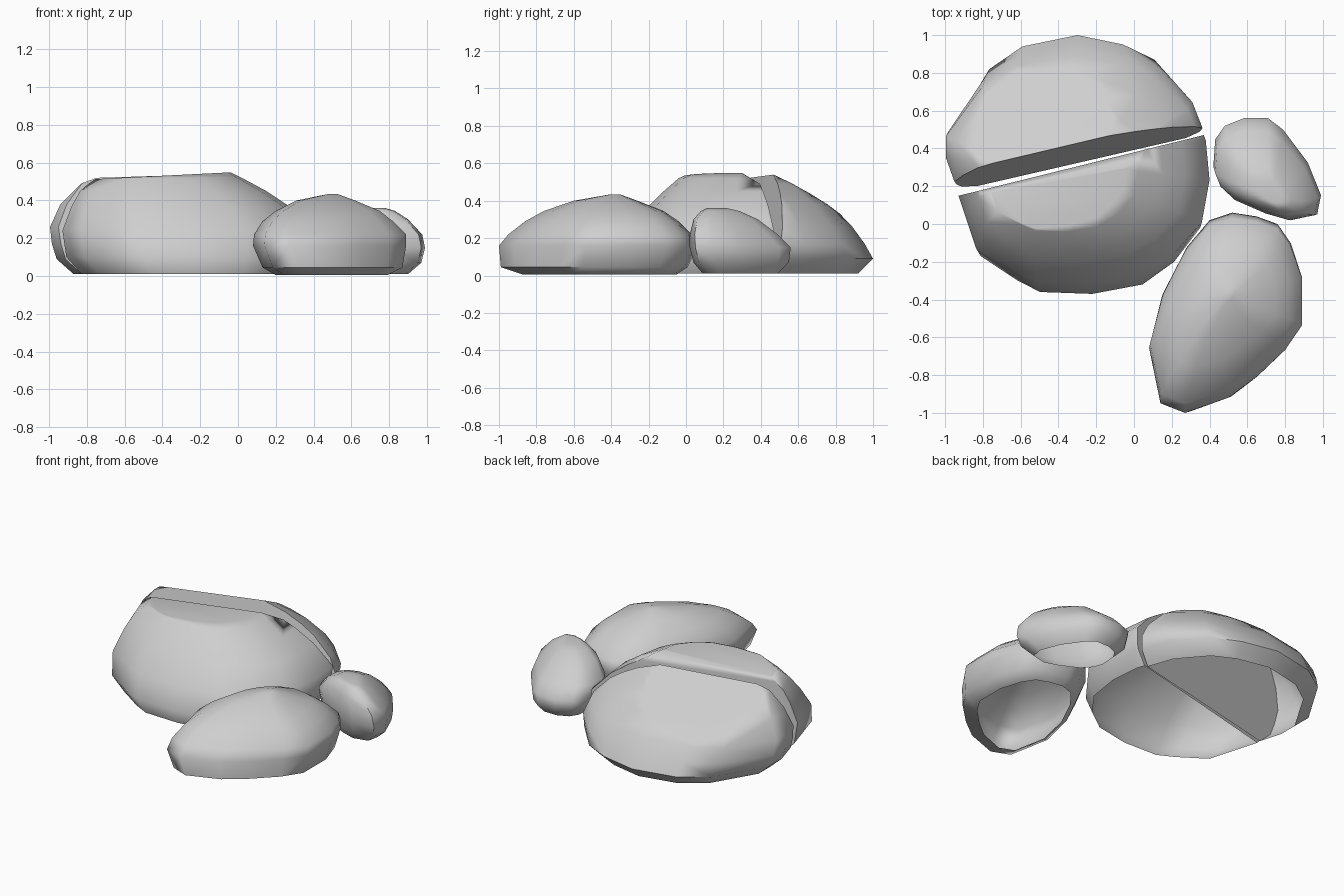
import bpy, bmesh, math
from mathutils import Vector

if "Cube" in bpy.data.objects:
    bpy.data.objects.remove(bpy.data.objects["Cube"])

stone = bpy.data.materials.new("grey_stone")
stone.use_nodes = True
GREY = (0.62, 0.62, 0.62, 1)
stone.diffuse_color = GREY
stone.node_tree.nodes["Principled BSDF"].inputs["Base Color"].default_value = GREY


def loft(outline, levels):
    """Stack copies of a plan outline, each fitted to a box (z, x0, x1, y0, y1)."""
    bm = bmesh.new()
    xs, ys = zip(*outline)
    fit = lambda v, src, lo, hi: lo + (v - min(src)) / (max(src) - min(src)) * (hi - lo)
    rings = [[bm.verts.new((fit(x, xs, x0, x1), fit(y, ys, y0, y1), z)) for x, y in outline]
             for z, x0, x1, y0, y1 in levels]
    n = len(outline)
    for low, high in zip(rings, rings[1:]):
        for i in range(n):
            j = (i + 1) % n
            bm.faces.new((low[i], low[j], high[j], high[i]))
    bm.faces.new(rings[-1])
    return bm


def cut(bm, point, normal):
    """Slice off everything on the normal's side and cap the slice."""
    normal = Vector(normal).normalized()
    geom = bm.verts[:] + bm.edges[:] + bm.faces[:]
    res = bmesh.ops.bisect_plane(bm, geom=geom, dist=1e-5, plane_co=point,
                                 plane_no=normal, clear_outer=True)
    rim = [v for v in res["geom_cut"] if isinstance(v, bmesh.types.BMVert)]
    if len(rim) < 3:
        return
    centre = sum((v.co for v in rim), Vector()) / len(rim)
    u = normal.orthogonal().normalized()
    w = normal.cross(u)
    rim.sort(key=lambda v: math.atan2((v.co - centre).dot(w), (v.co - centre).dot(u)))
    bm.faces.new(rim)


def finish(name, bm):
    bmesh.ops.recalc_face_normals(bm, faces=bm.faces[:])
    mesh = bpy.data.meshes.new(name)
    bm.to_mesh(mesh)
    bm.free()
    mesh.materials.append(stone)
    obj = bpy.data.objects.new(name, mesh)
    bpy.context.collection.objects.link(obj)
    bpy.ops.object.select_all(action="DESELECT")
    obj.select_set(True)
    bpy.context.view_layer.objects.active = obj
    bpy.ops.object.shade_smooth_by_angle(angle=math.radians(58))
    # Keep the broad facets flat
    obj.modifiers.new("facet_normals", "WEIGHTED_NORMAL").keep_sharp = True


# Split boulder: both halves share one plan outline
boulder = [(-.98, .36), (-.98, .5), (-.78, .82), (-.6, .94), (-.3, 1), (-.05, .95),
           (.12, .87), (.3, .67), (.38, .45), (.4, .22), (.36, -.02), (.22, -.2),
           (.05, -.32), (-.22, -.37), (-.5, -.36), (-.62, -.3), (-.82, -.17), (-.88, .03)]

# Front half: tilted flat top, upright crack wall with a worn upper edge
front = loft(boulder, [
    (.01, -.87, .33, -.34, .9), (.1, -.97, .39, -.37, 1), (.24, -1, .4, -.31, .95),
    (.37, -.95, .27, -.2, .85), (.45, -.9, .15, -.12, .77), (.52, -.81, .02, -.04, .7),
    (.56, -.7, -.06, .05, .64)])
cut(front, (-.72, .13, .515), (-.05, 0, 1))
cut(front, (-.28, .31, 0), (-.24, .97, 0))
cut(front, (-.05, .3, .545), (-.24, .97, 1.2))
finish("boulder_front_half", front)

# Back half: sloping facet on top, leaning crack wall
back = loft(boulder, [
    (.01, -.87, .3, -.3, .92), (.09, -.96, .38, -.37, 1), (.17, -.985, .41, -.33, .955),
    (.26, -.995, .38, -.27, .89), (.38, -.94, .27, -.15, .775), (.49, -.83, .12, -.05, .62),
    (.53, -.72, .02, 0, .54), (.55, -.55, -.06, .1, .5)])
cut(back, (-.3, .83, .333), (-.15, .5, 1))
cut(back, (0, .39, 0), (.23, -1, .2))
finish("boulder_back_half", back)

# Long rock in front
finish("long_rock", loft(
    [(.08, -.65), (.14, -.94), (.27, -.99), (.5, -.91), (.65, -.8), (.8, -.66), (.89, -.53),
     (.89, -.28), (.83, -.1), (.76, 0), (.65, .04), (.52, .06), (.4, .02), (.28, -.12),
     (.15, -.37)],
    [(.005, .2, .79, -.87, -.05), (.045, .13, .87, -.99, .01), (.16, .08, .89, -1, .06),
     (.22, .085, .89, -.95, .03), (.29, .13, .82, -.86, -.04), (.345, .2, .75, -.76, -.12),
     (.4, .31, .62, -.6, -.26), (.433, .47, .53, -.41, -.35)]))

# Small rock at the side
finish("small_rock", loft(
    [(.42, .31), (.43, .45), (.48, .52), (.58, .56), (.71, .56), (.79, .5), (.92, .33),
     (.99, .16), (.97, .06), (.83, .03), (.7, .07), (.53, .15), (.45, .23)],
    [(.01, .5, .9, .09, .49), (.07, .44, .97, .04, .55), (.15, .42, .99, .02, .56),
     (.22, .43, .975, .02, .49), (.3, .51, .9, .04, .385), (.345, .6, .83, .08, .285),
     (.36, .67, .78, .11, .22)]))
